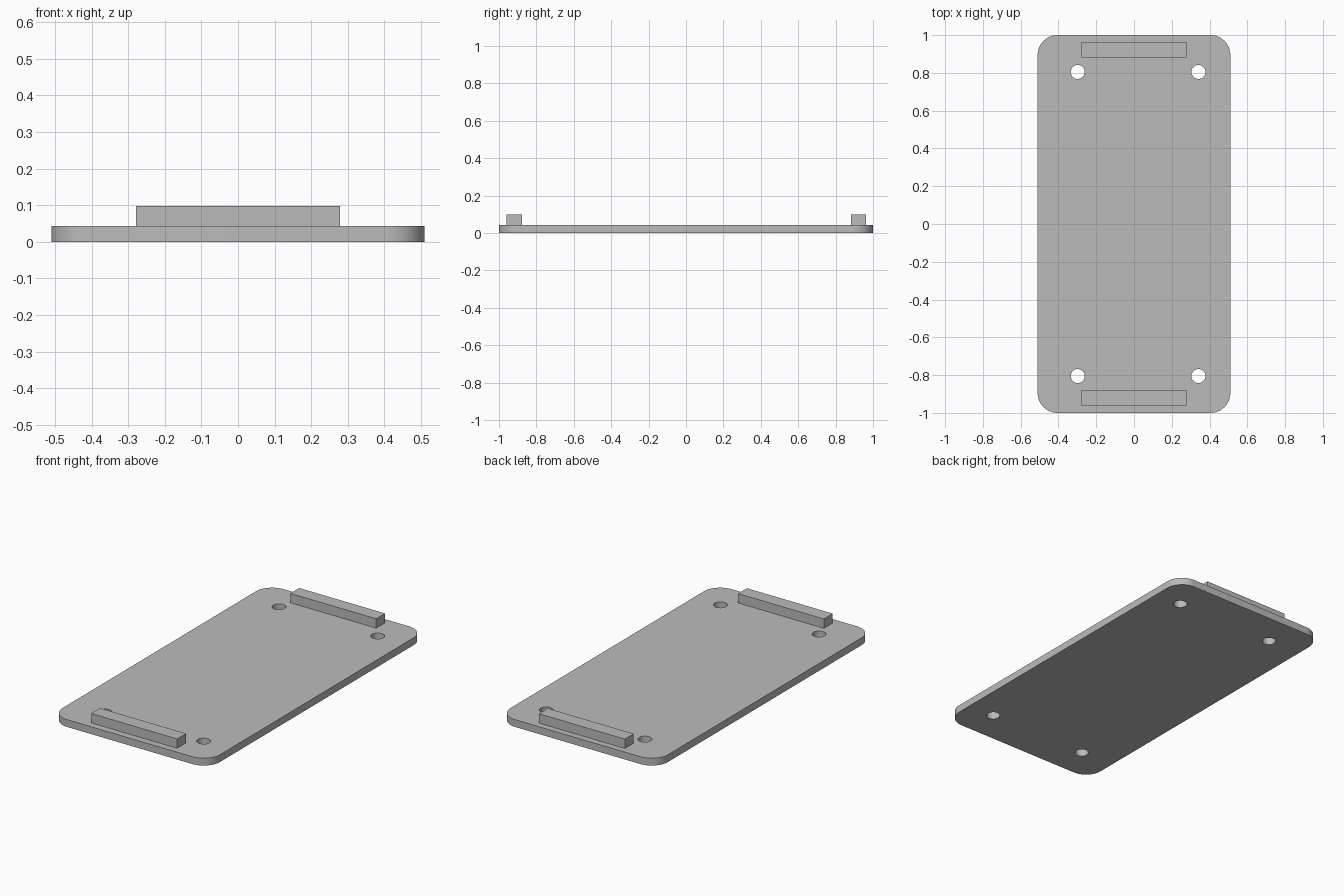
import bpy
import bmesh
from math import cos, sin, pi
from mathutils import Matrix, Vector

cube = bpy.data.objects.get("Cube")
if cube:
    bpy.data.objects.remove(cube)

HALF_X, HALF_Y, THICK, CORNER = 0.51, 1.0, 0.043, 0.105
BAR_TOP = 0.098

grey = bpy.data.materials.new("plain grey")
grey.use_nodes = True
grey.diffuse_color = (0.5, 0.5, 0.5, 1)
grey.node_tree.nodes["Principled BSDF"].inputs["Base Color"].default_value = grey.diffuse_color


def make_object(name, bm):
    bmesh.ops.recalc_face_normals(bm, faces=bm.faces)
    mesh = bpy.data.meshes.new(name)
    bm.to_mesh(mesh)
    bm.free()
    mesh.materials.append(grey)
    obj = bpy.data.objects.new(name, mesh)
    bpy.context.collection.objects.link(obj)
    return obj


# Base plate: rounded rectangle extruded upward
bm = bmesh.new()
outline = []
steps = 16
for quarter, (sx, sy) in enumerate([(1, 1), (-1, 1), (-1, -1), (1, -1)]):
    for i in range(steps + 1):
        a = (quarter + i / steps) * pi / 2
        outline.append(bm.verts.new((sx * (HALF_X - CORNER) + CORNER * cos(a),
                                     sy * (HALF_Y - CORNER) + CORNER * sin(a), 0)))
bottom = bm.faces.new(outline)
sweep = bmesh.ops.extrude_face_region(bm, geom=[bottom], use_keep_orig=True)
top_verts = [g for g in sweep["geom"] if isinstance(g, bmesh.types.BMVert)]
bmesh.ops.translate(bm, verts=top_verts, vec=Vector((0, 0, THICK)))
plate = make_object("base_plate", bm)

# Screw holes, offset slightly toward the left side
bm = bmesh.new()
for x in (-0.298, 0.341):
    for y in (-0.805, 0.805):
        bmesh.ops.create_cone(bm, cap_ends=True, segments=40, radius1=0.037,
                              radius2=0.037, depth=0.2,
                              matrix=Matrix.Translation((x, y, THICK / 2)))
cutter = make_object("hole_cutter", bm)
cutter.hide_render = True

cut = plate.modifiers.new("screw_holes", "BOOLEAN")
cut.operation = "DIFFERENCE"
cut.solver = "EXACT"
cut.object = cutter
bpy.ops.object.select_all(action="DESELECT")
bpy.context.view_layer.objects.active = plate
plate.select_set(True)
bpy.ops.object.modifier_apply(modifier=cut.name)
bpy.data.objects.remove(cutter)
bpy.ops.object.shade_smooth_by_angle()

# Raised end bars
for name, y in (("front_bar", -0.919), ("back_bar", 0.922)):
    bm = bmesh.new()
    height = BAR_TOP - THICK
    bmesh.ops.create_cube(bm, size=1, matrix=Matrix.Translation((0, y, THICK + height / 2))
                          @ Matrix.Diagonal((0.556, 0.082, height, 1)))
    make_object(name, bm)
